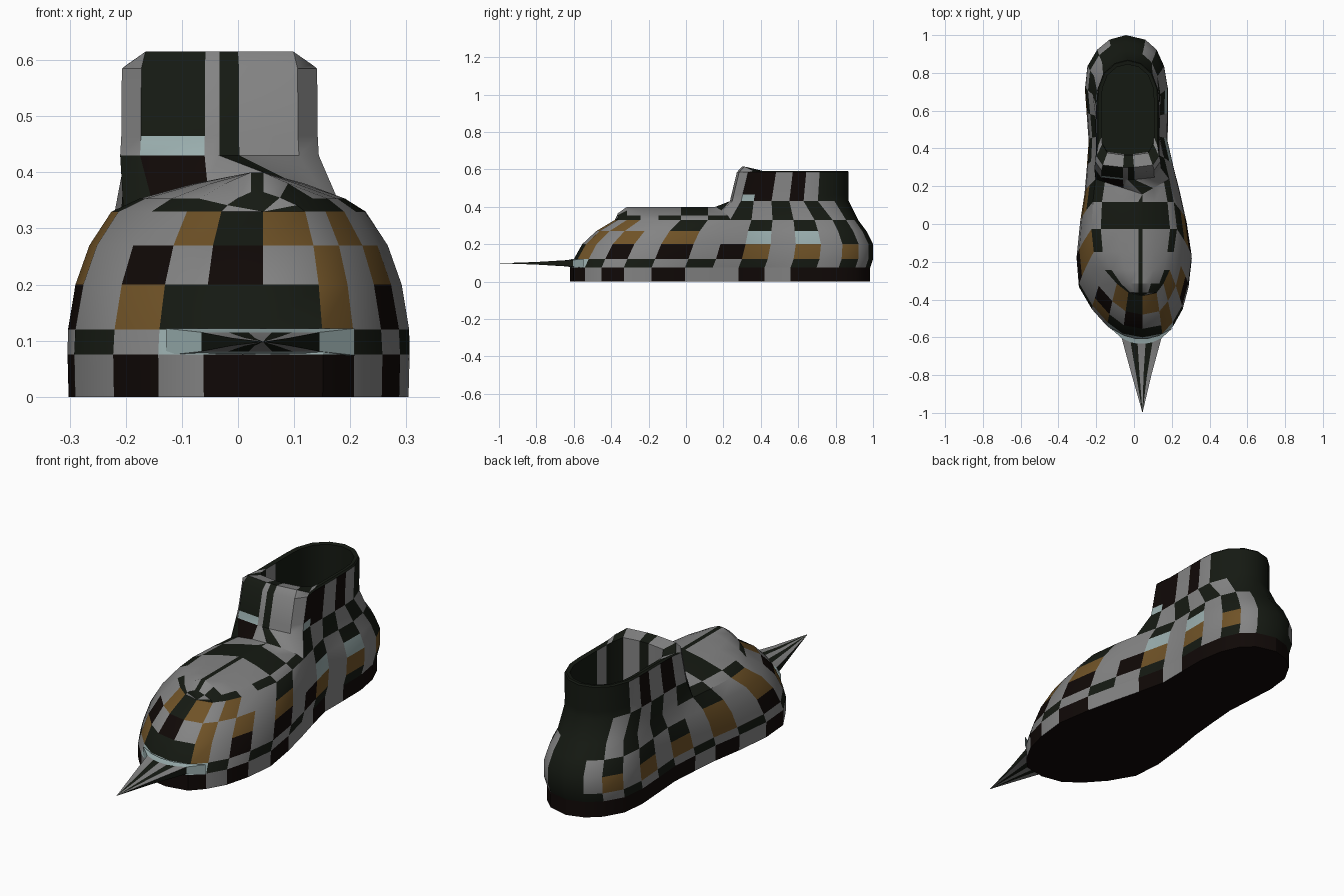
import bpy, bmesh, math

if "Cube" in bpy.data.objects:
    bpy.data.objects.remove(bpy.data.objects["Cube"])

# One letter per patch colour: grey, dark green (n), brown, ochre, light blue (l)
COLOURS = {
    "g": ("grey", (0.23, 0.23, 0.23)), "n": ("dark_green", (0.0075, 0.0100, 0.0062)),
    "b": ("dark_brown", (0.0050, 0.0026, 0.0020)), "o": ("ochre", (0.16, 0.085, 0.02)),
    "l": ("light_blue", (0.32, 0.42, 0.42)),
}
KEYS = list(COLOURS)
MATS = []
for name, c in COLOURS.values():
    m = bpy.data.materials.new(name)
    m.diffuse_color = (*c, 1)
    m.use_nodes = True
    m.node_tree.nodes["Principled BSDF"].inputs["Base Color"].default_value = m.diffuse_color
    MATS.append(m)


class Part:
    """Collects coloured patches and welds them into one object."""

    def __init__(self, name):
        self.name, self.bm = name, bmesh.new()

    def face(self, pts, colour):
        uniq = []
        for p in pts:
            if not any(math.dist(p, q) < 1e-5 for q in uniq):
                uniq.append(p)
        if len(uniq) > 2:
            f = self.bm.faces.new([self.bm.verts.new(p) for p in uniq])
            f.material_index = KEYS.index(colour)

    def loft(self, a, b, colours, closed=True):
        n = len(a)
        for i in range(n if closed else n - 1):
            j = (i + 1) % n
            self.face([a[i], a[j], b[j], b[i]], colours[i % len(colours)])

    def finish(self):
        bmesh.ops.remove_doubles(self.bm, verts=self.bm.verts, dist=1e-4)
        bmesh.ops.recalc_face_normals(self.bm, faces=self.bm.faces)
        for f in self.bm.faces:
            f.smooth = True
        me = bpy.data.meshes.new(self.name)
        self.bm.to_mesh(me)
        self.bm.free()
        for m in MATS:
            me.materials.append(m)
        me.set_sharp_from_angle(angle=math.radians(30))
        ob = bpy.data.objects.new(self.name, me)
        bpy.context.collection.objects.link(ob)


# Foot outline from toe to heel: y, left x, right x
OUTLINE = [
    (-.62, .045, .045), (-.60, -.06, .15), (-.54, -.14, .205), (-.45, -.22, .255),
    (-.33, -.29, .287), (-.18, -.303, .305), (0, -.285, .278), (.15, -.262, .245),
    (.29, -.25, .21), (.43, -.24, .178), (.57, -.25, .18), (.71, -.26, .18),
    (.83, -.247, .16), (.92, -.195, .12), (.975, -.13, .06), (1.0, -.043, -.043)]
LAST = len(OUTLINE) - 1


def foot_ring(z, front, back, wf, wb):
    left, right = [], []
    for y, xl, xr in OUTLINE:
        t = (y + .62) / 1.62
        w, c = wf + (wb - wf) * t, (xl + xr) / 2
        yy = front + (back - front) * t
        left.append((c + (xl - c) * w, yy, z))
        right.append((c + (xr - c) * w, yy, z))
    return left, right


def closed(lr):
    left, right = lr
    return right + left[-2:0:-1]


rings = [foot_ring(*r) for r in [
    (0, -.62, .985, 1.01, .96), (.075, -.62, .985, 1.015, .97), (.12, -.60, 1.0, 1, 1),
    (.20, -.555, 1.0, .94, 1), (.27, -.48, .965, .85, .94), (.33, -.38, .92, .71, .84)]]
loops = [closed(r) for r in rings]


# Side panel colours per row, toe to heel: right side, left side
PANELS = [
    ("bbgbgbggbgbbbbb", "bgbgbgbgbbbbbbb"),
    ("llngngngngngngn", "llgngngngngngnn"),
    ("nogbgbgbogogogn", "nnogbgogogogogn"),
    ("gogogogglglgngn", "bgbgogogngngngn"),
    ("ogoggnggngngngn", "noggognggngngnn"),
]


def row_colours(row):
    right, left = PANELS[row]
    return right + left[::-1]


# Sole: checked side wall and dark underside
sole = Part("sole")
sole.loft(loops[0], loops[1], row_colours(0))
sole.face(loops[0], "b")
sole.finish()

# Upper: bulging sides
upper = Part("shoe_upper")
for row in range(1, 5):
    upper.loft(loops[row], loops[row + 1], row_colours(row))

# Vamp: ridged top of the forefoot, with a thin dark strip along the ridge
K = 7
L5, R5 = rings[5]
U, H = (0, .2, .6, 1), (0, .33, .72, 1)


def vamp_row(i):
    rise = .07 * (0, .5, 1)[min(i, 2)]
    dip = -.08 if i == K else 0

    def half(p, ridge_x):
        return [(p[0] + (ridge_x - p[0]) * u, p[1] + dip * u, .33 + rise * h)
                for u, h in zip(U, H)]
    strip = 0 if i in (0, K) else .022
    return half(L5[i], .045 - strip) + half(R5[i], .045)[::-1]


vamp = [vamp_row(i) for i in range(K + 1)]
VAMP = ["gnnnngn", "nggngnn", "nggnggn", "gggnggg", "nggnggn", "gnnnnng", "nggnggn"]
for i in range(K):
    upper.loft(vamp[i], vamp[i + 1], VAMP[i], False)


# Ankle collar: flat tongue front, rounded back
def collar(z, front, back, wf, wb, zf=None):
    c, zf = -.033, zf or z
    pts = [(c + wf * u, front + d, z if abs(u) == 1 else zf) for u, d in zip(
        (-1, -.8, -.15, 0, .2, .8, 1), (.06, .012, 0, 0, 0, .012, .06))]
    side = [(w * wb, front + (back - front) * f) for f, w in zip(
        (.2, .35, .5, .62, .74, .88, .97, 1), (1, 1, 1, 1, .97, .78, .42, 0))]
    pts += [(c + x, y, z) for x, y in side]
    return pts + [(c - x, y, z) for x, y in side[-2::-1]]


base = vamp[K][:4] + vamp[K][5:] + R5[K + 1:] + L5[LAST - 1:K:-1]
levels = [
    base,
    collar(.43, .235, .87, .177, .168),
    collar(.465, .243, .87, .175, .166),
    collar(.585, .272, .87, .174, .165),
    collar(.592, .300, .865, .165, .158, .615),
    collar(.588, .365, .845, .135, .138, .60),
    collar(.12, .37, .845, .135, .138)]

# Colours of 22 strips: 6 across the tongue, right side, heel, left side
COLLAR = [
    "nbgngg" + "ngngngnn" + "nngngngn",
    "glgngg" + "lbgbgnnn" + "nnngbgbg",
    "gngngg" + "bbgbgnnn" + "nnngbgbg",
    "gngngg" + "nnnnnnnn" + "nnnnnnnn",
    "ngnngn" + "gnnnnnnn" + "nnnnnnng",
    "ngnngn" + "ngnnnnnn" + "nnnnnngn",
]
for i, colours in enumerate(COLLAR):
    upper.loft(levels[i], levels[i + 1], colours)
upper.face(levels[6], "n")
upper.finish()

# Toe spike: wide flat base drawn out to a point
spike = Part("toe_spike")
ACROSS = (-1, -.55, -.2, .2, .55, 1)


def spike_ring(w, h, y, curve):
    top = [(.04 + w * u, y + curve * u * u, .098 + h) for u in ACROSS]
    return top + [(x, yy, .098 - h) for x, yy, _ in reversed(top)]


sections = [spike_ring(*s) for s in [
    (.168, .024, -.608, .06), (.105, .017, -.635, .03), (.052, .007, -.80, 0)]]
spike.loft(sections[0], sections[1], "l")
spike.loft(sections[1], sections[2], "gn")
spike.loft(sections[2], [(.045, -1.0, .098)] * 12, "gn")
spike.finish()
